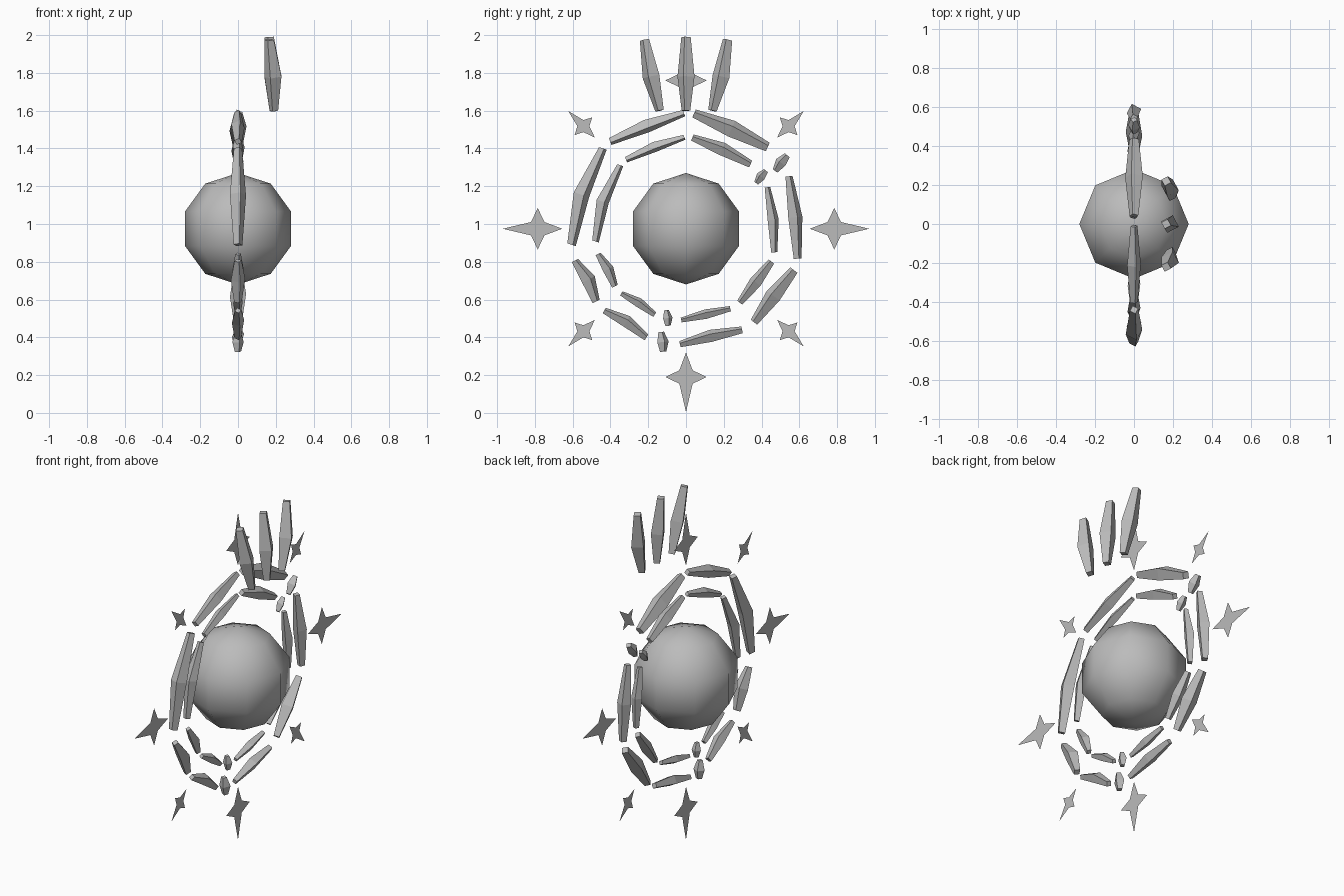
import bpy, bmesh, math
from mathutils import Vector

cube = bpy.data.objects.get("Cube")
if cube:
    bpy.data.objects.remove(cube, do_unlink=True)

CENTRE = Vector((0, 0, 0.975))

grey = bpy.data.materials.new("plain grey")
grey.use_nodes = True
colour = (0.5, 0.5, 0.5, 1)
grey.diffuse_color = colour
grey.node_tree.nodes["Principled BSDF"].inputs["Base Color"].default_value = colour


def polar(angle, radius, x=0):
    """Point in the upright ring plane, angle in degrees from the top towards +y."""
    a = math.radians(angle)
    return CENTRE + Vector((x, radius * math.sin(a), radius * math.cos(a)))


def add_object(name, bm):
    mesh = bpy.data.meshes.new(name)
    bm.to_mesh(mesh)
    bm.free()
    mesh.materials.append(grey)
    obj = bpy.data.objects.new(name, mesh)
    bpy.context.collection.objects.link(obj)
    return obj


def shard(name, start, middle, end, width, twist=28):
    """Square bar with a thick middle and narrow cut ends."""
    bm = bmesh.new()
    along = (end - start).normalized()
    side = along.cross(Vector((1, 0, 0))).normalized()
    out = side.cross(along)
    turn = math.radians(twist)
    half = width / 2 / (math.cos(turn) + math.sin(turn)) * math.sqrt(2)
    loops = []
    for point, scale in ((start, 0.5), (middle, 1), (end, 0.55)):
        loop = []
        for k in range(4):
            a = turn + math.pi / 4 + k * math.pi / 2
            loop.append(bm.verts.new(point + half * scale * (out * math.cos(a) + side * math.sin(a))))
        loops.append(loop)
    for low, high in zip(loops, loops[1:]):
        for k in range(4):
            n = (k + 1) % 4
            bm.faces.new((low[k], low[n], high[n], high[k]))
    bm.faces.new(loops[0][::-1])
    bm.faces.new(loops[-1])
    bmesh.ops.recalc_face_normals(bm, faces=bm.faces)
    return add_object(name, bm)


def star(name, angle, radius, outer, inner, side, notch):
    """Flat four-pointed star facing +x, its long point turned outwards."""
    bm = bmesh.new()
    a = math.radians(angle)
    radial = Vector((0, math.sin(a), math.cos(a)))
    across = Vector((0, math.cos(a), -math.sin(a)))
    middle = polar(angle, radius)
    verts = []
    for k, reach in enumerate((outer, notch, side, notch, inner, notch, side, notch)):
        t = k * math.pi / 4
        verts.append(bm.verts.new(middle + reach * (radial * math.cos(t) + across * math.sin(t))))
    face = bm.faces.new(verts)
    face.normal_update()
    if face.normal.x < 0:
        face.normal_flip()
    return add_object(name, bm)


# Central ball
bm = bmesh.new()
bmesh.ops.create_uvsphere(bm, u_segments=8, v_segments=5, radius=0.295)
bmesh.ops.translate(bm, verts=bm.verts, vec=CENTRE)
for face in bm.faces:
    face.smooth = True
add_object("ball", bm)

# Two broken rings of long shards: start angle, end angle, thickness
arcs = [(-1, -41, 0.07), (4, 45, 0.09), (-46, -98, 0.085), (-106, -129, 0.075),
        (-135, -160, 0.065), (183, 151, 0.065), (144, 111, 0.085), (63, 105, 0.075)]
rings = [("outer", 0.612, 0.582, 1), ("inner", 0.484, 0.464, 0.78)]
for ring, end_radius, mid_radius, scale in rings:
    for first, last, width in arcs:
        shard(ring + "_ring_shard", polar(first, end_radius), polar((first + last) / 2, mid_radius),
              polar(last, end_radius), width * scale)

# Small chips pointing outwards in the ring gaps
for angle in (-168.5, 55):
    for ring, radius, length, width in (("outer", 0.612, 0.1, 0.06), ("inner", 0.483, 0.08, 0.05)):
        shard(ring + "_chip", polar(angle + 2, radius - length / 2), polar(angle, radius),
              polar(angle - 1, radius + length / 2), width)

# Crown of three rays in front of the top star
for s in (-1, 0, 1):
    shard("crown_ray", Vector((0.19, s * 0.14, 1.6)), Vector((0.185, s * 0.185, 1.78)),
          Vector((0.165, s * 0.22, 1.99 - 0.015 * abs(s))), 0.09)

# Large stars on the axes, small stars between them
for angle in (0, 90, 180, 270):
    star("large_star", angle, 0.785, 0.185, 0.13, 0.11, 0.05)
for angle in (45, 135, 225, 315):
    star("small_star", angle, 0.768, 0.113, 0.085, 0.066, 0.032)
